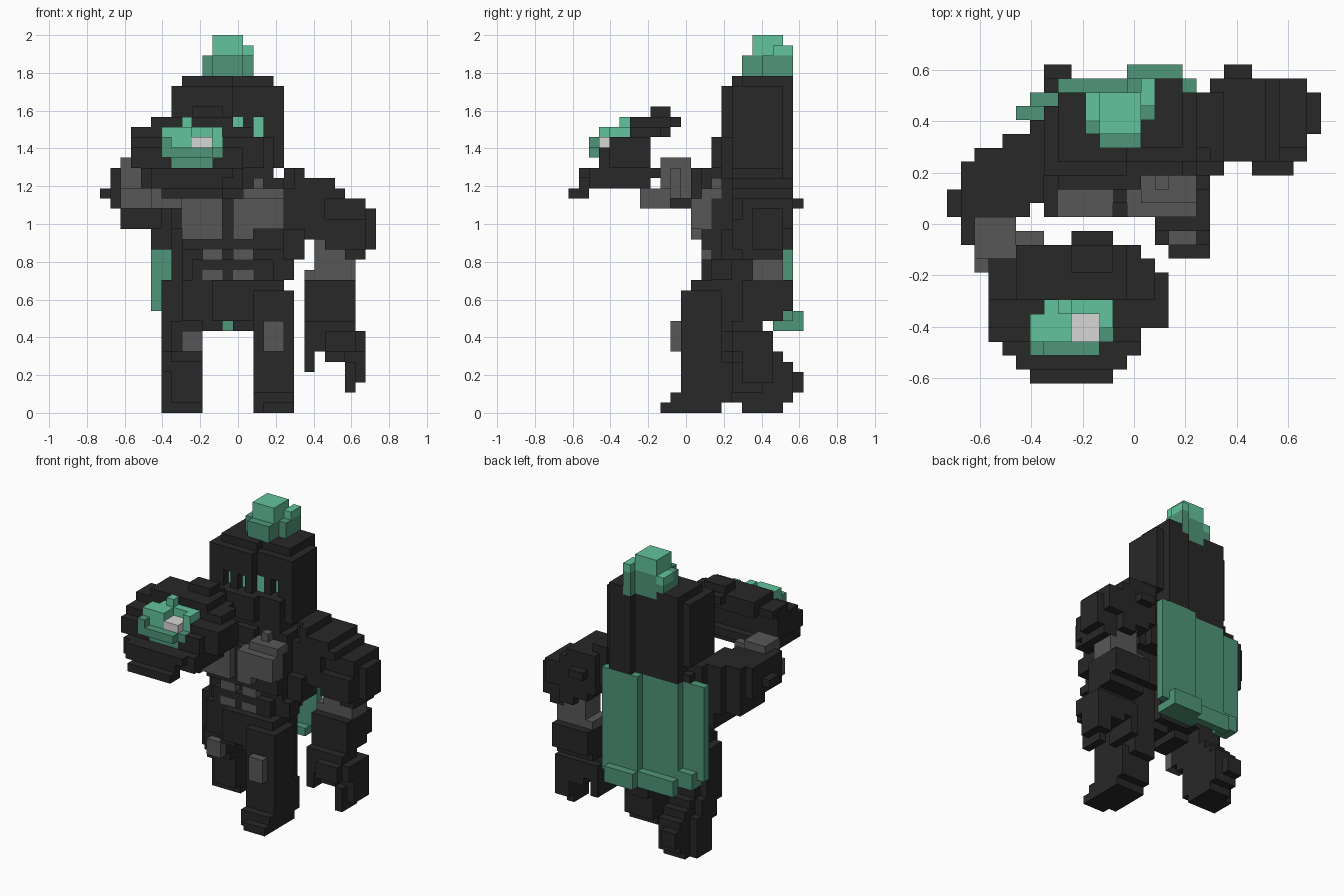
import bpy, bmesh
from mathutils import Vector

cube = bpy.data.objects.get("Cube")
if cube:
    bpy.data.objects.remove(cube, do_unlink=True)

U = 2 / 37                          # size of one block
OFFSET = Vector((13.5, 11.5, 0))    # middle of the block grid

COLOURS = {
    "charcoal": (0.021, 0.021, 0.021),
    "mid_grey": (0.097, 0.097, 0.097),
    "pale_grey": (0.67, 0.67, 0.67),
    "dark_green": (0.078, 0.305, 0.19),
    "light_green": (0.124, 0.55, 0.34),
}
NAMES = list(COLOURS)
MATS = []
for name, rgb in COLOURS.items():
    m = bpy.data.materials.new(name)
    m.use_nodes = True
    m.diffuse_color = (*rgb, 1)
    bsdf = m.node_tree.nodes["Principled BSDF"]
    bsdf.inputs["Base Color"].default_value = (*rgb, 1)
    bsdf.inputs["Roughness"].default_value = 0.9
    MATS.append(m)

blocks = {}   # grid cell -> (part, colour); later boxes replace earlier ones


def cells(box):
    x0, x1, y0, y1, z0, z1 = box
    return [(x, y, z) for x in range(x0, x1) for y in range(y0, y1) for z in range(z0, z1)]


def add(part, colour, *boxes):
    for box in boxes:
        for c in cells(box):
            blocks[c] = (part, NAMES.index(colour))


def carve(*boxes):
    for box in boxes:
        for c in cells(box):
            blocks.pop(c, None)


# Torso: chest, waist, and hips turned slightly to one side
add("torso", "charcoal",
    (7, 18, 15, 20, 17, 23), (6, 19, 16, 19, 17, 23), (8, 17, 15, 20, 22, 24),
    (8, 18, 13, 14, 16, 21), (8, 18, 14, 15, 16, 21), (8, 14, 14, 15, 21, 23),
    (5, 8, 13, 16, 18, 21), (7, 8, 12, 13, 18, 21),
    (8, 18, 14, 18, 13, 17), (7, 8, 15, 18, 13, 17), (9, 17, 13, 18, 13, 15),
    (18, 20, 15, 18, 15, 18), (18, 19, 14, 16, 13, 15))
add("hips", "charcoal",
    (6, 8, 15, 18, 9, 13), (8, 11, 13, 19, 9, 13), (11, 15, 12, 18, 9, 13),
    (15, 18, 12, 17, 12, 13), (15, 18, 11, 17, 9, 12), (18, 19, 11, 15, 9, 12),
    (10, 12, 13, 17, 8, 9), (13, 15, 13, 17, 8, 9))
# Muscle plates
add("torso", "mid_grey",
    (8, 12, 12, 14, 17, 21), (13, 18, 12, 14, 18, 21), (13, 15, 12, 14, 17, 18),
    (14, 18, 13, 15, 21, 22), (15, 16, 14, 15, 22, 23))
for x in (10, 13):
    add("torso", "mid_grey", (x, x + 2, 13, 14, 13, 14), (x, x + 2, 13, 14, 15, 16))

# Cape: stepped panels, then a lip flaring out along the hem
add("cape", "dark_green",
    (13, 18, 21, 22, 9, 22), (8, 13, 20, 21, 9, 22), (6, 8, 19, 20, 9, 22), (5, 6, 19, 20, 10, 22),
    (13, 17, 22, 23, 8, 10), (8, 13, 21, 22, 8, 10), (6, 8, 20, 21, 9, 11), (12, 17, 20, 22, 8, 9))

# Helmet with a stepped front and back, and visor slits
add("helmet", "charcoal",
    (7, 13, 15, 20, 24, 32), (13, 18, 16, 20, 24, 32), (8, 18, 20, 21, 24, 32),
    (14, 17, 21, 22, 24, 32), (8, 13, 16, 21, 32, 33), (13, 17, 17, 21, 32, 33),
    (14, 17, 21, 22, 32, 33), (8, 14, 14, 16, 24, 27), (14, 17, 15, 16, 24, 27),
    (8, 17, 19, 21, 22, 24), (14, 17, 21, 22, 22, 24))
for x, front in ((9, 15), (11, 15), (15, 16)):
    carve((x, x + 1, front, front + 1, 27, 29))
    add("helmet", "light_green", (x, x + 1, front + 1, front + 2, 27, 29))
add("helmet", "light_green", (13, 14, 16, 17, 27, 29))

# Plume
add("plume", "dark_green",
    (11, 14, 17, 21, 33, 35), (10, 14, 18, 21, 33, 35), (14, 15, 19, 22, 33, 35),
    (11, 14, 20, 21, 32, 33), (14, 15, 21, 22, 32, 35))
add("plume", "light_green",
    (11, 14, 18, 21, 35, 37), (10, 11, 19, 21, 34, 35), (14, 15, 20, 22, 35, 36))

# Left leg, set forward
add("left_leg", "charcoal",
    (15, 18, 11, 17, 4, 9), (18, 19, 11, 15, 4, 9), (15, 19, 11, 16, 2, 5),
    (15, 19, 10, 16, 1, 2), (15, 16, 10, 15, 0, 1), (16, 19, 9, 15, 0, 1))
add("left_leg", "mid_grey", (16, 18, 10, 11, 6, 9))

# Right leg, set back
add("right_leg", "charcoal",
    (7, 10, 14, 19, 7, 9), (6, 7, 15, 18, 6, 9), (7, 10, 14, 20, 6, 7), (7, 10, 15, 21, 5, 6),
    (6, 7, 16, 19, 4, 7), (7, 10, 16, 22, 1, 5), (6, 7, 17, 20, 0, 5),
    (7, 9, 22, 23, 2, 4), (7, 10, 17, 21, 0, 1))
add("right_leg", "mid_grey", (8, 10, 13, 14, 6, 8))

# Left arm, hanging
add("left_arm", "charcoal",
    (18, 20, 16, 21, 19, 24), (19, 23, 16, 22, 18, 23), (20, 24, 16, 22, 17, 22),
    (22, 26, 16, 22, 16, 21), (26, 27, 18, 21, 16, 20), (24, 26, 17, 21, 15, 17),
    (20, 22, 22, 23, 20, 21))
carve((18, 19, 16, 17, 22, 24), (22, 26, 16, 17, 19, 21), (24, 26, 21, 22, 16, 18))
add("left_arm", "mid_grey", (21, 24, 18, 21, 14, 17), (21, 25, 18, 21, 14, 15), (20, 25, 18, 21, 13, 14))
add("left_hand", "charcoal",
    (20, 25, 17, 22, 10, 13), (20, 25, 17, 21, 9, 10), (20, 25, 16, 19, 7, 9), (20, 26, 16, 20, 6, 8),
    (20, 21, 16, 20, 4, 6), (22, 24, 16, 20, 5, 7), (24, 26, 17, 20, 3, 8),
    (22, 25, 15, 18, 6, 8), (24, 25, 16, 19, 2, 5))

# Right arm, bent and reaching forward
add("right_arm", "charcoal",
    (6, 8, 15, 19, 17, 24), (4, 7, 13, 18, 18, 24), (5, 7, 13, 18, 16, 18),
    (2, 6, 12, 17, 18, 24), (1, 4, 10, 16, 20, 24), (0, 3, 12, 14, 21, 22))
add("right_arm", "mid_grey",
    (2, 5, 9, 12, 21, 25), (2, 5, 8, 9, 20, 22), (5, 8, 7, 9, 20, 22), (3, 8, 9, 10, 20, 22),
    (5, 7, 10, 11, 21, 24))

# Raised gauntlet: a tilted rounded slab, one layer per height
LAYERS = [
    (21, 6, 12, 0, 2), (22, 5, 12, 1, 4), (22, 4, 14, 2, 8), (23, 5, 13, 1, 7),
    (23, 4, 14, 2, 9), (24, 3, 14, 3, 8), (24, 4, 16, 4, 8), (25, 3, 14, 3, 8),
    (25, 4, 16, 4, 8), (26, 3, 16, 4, 8), (27, 3, 15, 6, 9), (27, 5, 14, 6, 10),
    (28, 5, 13, 6, 10), (28, 9, 12, 10, 11), (29, 9, 12, 8, 10)]
for z, x0, x1, y0, y1 in LAYERS:
    add("right_gauntlet", "charcoal", (x0, x1, y0, y1, z, z + 1))

# Glowing gem set into the gauntlet
add("gauntlet_gem", "dark_green",
    (6, 11, 2, 4, 25, 26), (11, 12, 3, 4, 25, 26), (7, 11, 3, 4, 24, 25), (6, 7, 2, 3, 26, 27))
add("gauntlet_gem", "light_green",
    (6, 11, 3, 5, 26, 27), (11, 12, 4, 6, 26, 28), (6, 9, 3, 5, 27, 28),
    (7, 12, 5, 6, 27, 28), (8, 9, 5, 6, 28, 29))
add("gauntlet_gem", "pale_grey", (9, 11, 3, 5, 26, 27))

# Turn the blocks of each part into one mesh, keeping only the outer faces
FACES = {
    (1, 0, 0): ((1, 0, 0), (1, 1, 0), (1, 1, 1), (1, 0, 1)),
    (-1, 0, 0): ((0, 0, 0), (0, 0, 1), (0, 1, 1), (0, 1, 0)),
    (0, 1, 0): ((0, 1, 0), (0, 1, 1), (1, 1, 1), (1, 1, 0)),
    (0, -1, 0): ((0, 0, 0), (1, 0, 0), (1, 0, 1), (0, 0, 1)),
    (0, 0, 1): ((0, 0, 1), (1, 0, 1), (1, 1, 1), (0, 1, 1)),
    (0, 0, -1): ((0, 0, 0), (0, 1, 0), (1, 1, 0), (1, 0, 0)),
}
for part in dict.fromkeys(p for p, _ in blocks.values()):
    bm = bmesh.new()
    verts = {}
    for cell, (owner, colour) in blocks.items():
        if owner != part:
            continue
        for step, corners in FACES.items():
            if tuple(a + b for a, b in zip(cell, step)) in blocks:
                continue
            quad = []
            for corner in corners:
                key = tuple(a + b for a, b in zip(cell, corner))
                if key not in verts:
                    verts[key] = bm.verts.new((Vector(key) - OFFSET) * U)
                quad.append(verts[key])
            bm.faces.new(quad).material_index = colour
    bmesh.ops.dissolve_limit(bm, angle_limit=0.01, verts=bm.verts[:], edges=bm.edges[:],
                             delimit={'MATERIAL'})
    mesh = bpy.data.meshes.new(part)
    bm.to_mesh(mesh)
    bm.free()
    for m in MATS:
        mesh.materials.append(m)
    bpy.context.collection.objects.link(bpy.data.objects.new(part, mesh))
